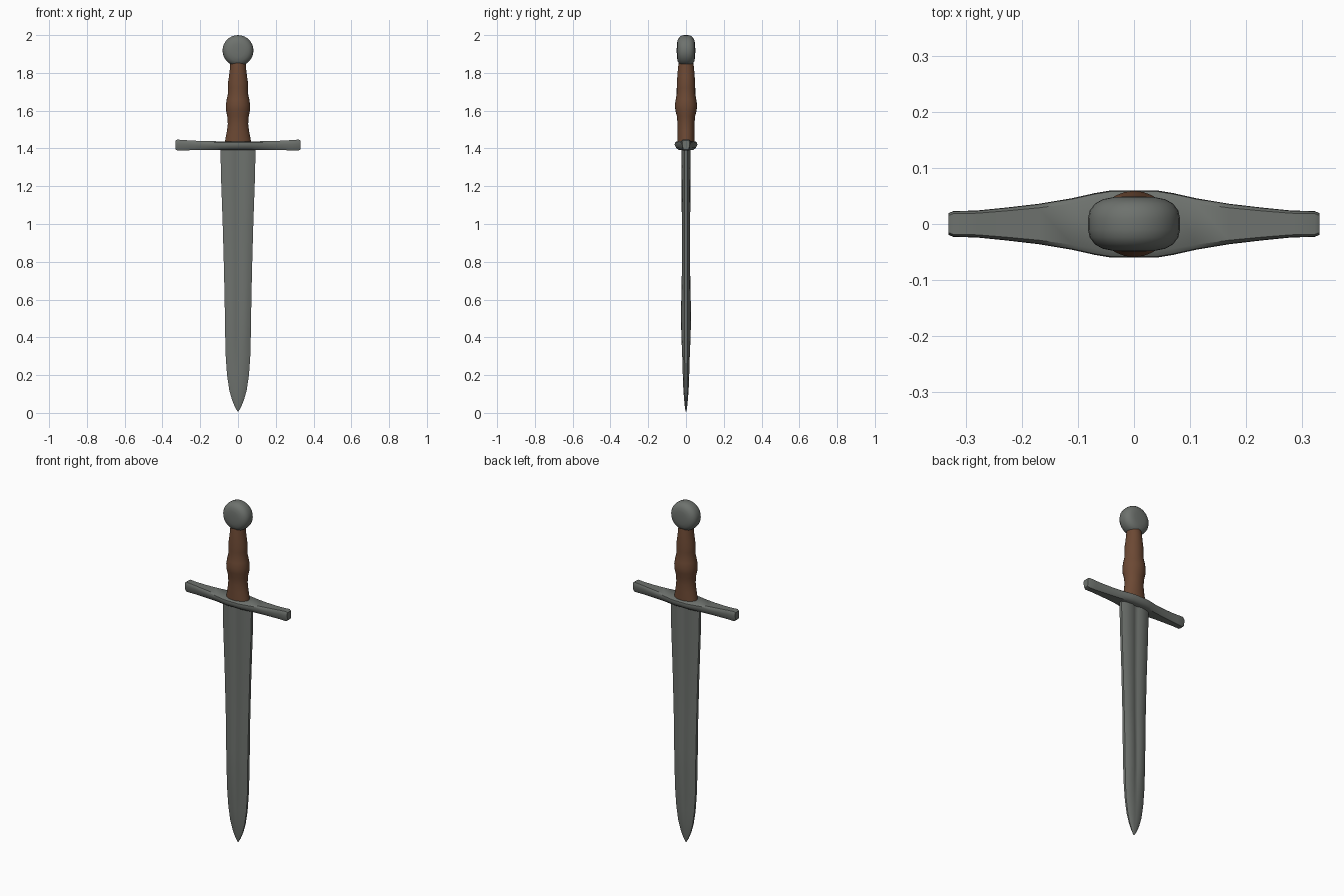
import bpy, bmesh, math
from mathutils import Vector

if "Cube" in bpy.data.objects:
    bpy.data.objects.remove(bpy.data.objects["Cube"])


def material(name, rgb):
    m = bpy.data.materials.new(name)
    m.diffuse_color = (*rgb, 1)
    m.use_nodes = True
    m.node_tree.nodes["Principled BSDF"].inputs["Base Color"].default_value = m.diffuse_color
    return m


STEEL = material("dull steel", (0.155, 0.168, 0.155))
LEATHER = material("brown leather", (0.150, 0.066, 0.034))


def loft(name, rings, mat, angle=40):
    """Skin a list of equal-length closed rings and cap both ends."""
    bm = bmesh.new()
    loops = [[bm.verts.new(p) for p in ring] for ring in rings]
    n = len(loops[0])
    for a, b in zip(loops, loops[1:]):
        for i in range(n):
            j = (i + 1) % n
            bm.faces.new((a[i], a[j], b[j], b[i]))
    bm.faces.new(loops[0])
    bm.faces.new(loops[-1])
    bmesh.ops.recalc_face_normals(bm, faces=bm.faces)
    mesh = bpy.data.meshes.new(name)
    bm.to_mesh(mesh)
    bm.free()
    mesh.materials.append(mat)
    ob = bpy.data.objects.new(name, mesh)
    bpy.context.collection.objects.link(ob)
    bpy.ops.object.select_all(action='DESELECT')
    ob.select_set(True)
    bpy.context.view_layer.objects.active = ob
    bpy.ops.object.shade_smooth_by_angle(angle=math.radians(angle))
    return ob


# Blade: z, half width, half thickness, depth of the central groove (0..1)
def blade_ring(z, w, t, g):
    e = 0.35 * t
    half = [(w, -e), (w, e), (0.75 * w, 0.75 * t), (0.32 * w, t),
            (0.14 * w, t * (1 - 0.8 * g)), (0, t * (1 - g)),
            (-0.14 * w, t * (1 - 0.8 * g)), (-0.32 * w, t), (-0.75 * w, 0.75 * t)]
    pts = half + [(-w, e), (-w, -e)] + [(x, -y) for x, y in half[:1:-1]]
    return [Vector((x, y, z)) for x, y in pts]


blade = [(0.008, 0.003, 0.002, 0), (0.03, 0.016, 0.006, 0), (0.07, 0.032, 0.010, 0),
         (0.12, 0.046, 0.014, 0), (0.20, 0.058, 0.017, 0.05), (0.30, 0.065, 0.020, 0.15),
         (0.42, 0.068, 0.025, 0.25), (0.55, 0.070, 0.026, 0.3), (0.75, 0.074, 0.022, 0.3),
         (1.00, 0.081, 0.022, 0.35), (1.25, 0.090, 0.024, 0.35), (1.41, 0.093, 0.025, 0.35)]
loft("blade", [blade_ring(*s) for s in blade], STEEL, 35)


# Crossguard: x, half depth, bottom z, top z; underside is narrower than the top
def guard_ring(x, d, lo, hi):
    h = hi - lo
    half = [(0.66 * d, lo), (0.88 * d, lo + 0.22 * h), (d, lo + 0.60 * h),
            (0.97 * d, hi - 0.14 * h), (0.80 * d, hi)]
    return [Vector((x, y, z)) for y, z in half + [(-y, z) for y, z in half[::-1]]]


side = [(0.04, 0.060, 1.393, 1.438), (0.07, 0.055, 1.393, 1.438),
        (0.11, 0.046, 1.393, 1.438), (0.17, 0.036, 1.392, 1.439),
        (0.23, 0.029, 1.391, 1.441), (0.28, 0.024, 1.390, 1.444),
        (0.322, 0.023, 1.389, 1.447), (0.331, 0.019, 1.395, 1.441)]
stations = [(-x, d, a, b) for x, d, a, b in side[::-1]] + side
loft("crossguard", [guard_ring(*s) for s in stations], STEEL)


# Grip: z, half width, half depth; swells in the middle, flares at the guard
def oval(z, a, b, n=24):
    return [Vector((a * math.cos(2 * math.pi * i / n), b * math.sin(2 * math.pi * i / n), z))
            for i in range(n)]


grip = [(1.425, 0.070, 0.046), (1.45, 0.067, 0.046), (1.49, 0.059, 0.045),
        (1.53, 0.054, 0.045), (1.57, 0.057, 0.048), (1.60, 0.063, 0.056),
        (1.63, 0.064, 0.059), (1.66, 0.060, 0.054), (1.69, 0.053, 0.049),
        (1.72, 0.053, 0.049), (1.75, 0.053, 0.048), (1.78, 0.048, 0.046),
        (1.82, 0.043, 0.043), (1.86, 0.040, 0.038)]
loft("grip", [oval(*s) for s in grip], LEATHER, 60)


# Pommel: thick rounded disc facing front and back
def disc(y, r, n=28):
    return [Vector((r * math.cos(2 * math.pi * i / n), y, 1.918 + r * math.sin(2 * math.pi * i / n)))
            for i in range(n)]


half = [(0.010, 0.082), (0.024, 0.079), (0.036, 0.070), (0.044, 0.056), (0.048, 0.036), (0.049, 0.012)]
loft("pommel", [disc(-y, r) for y, r in half[::-1]] + [disc(y, r) for y, r in half], STEEL, 60)
